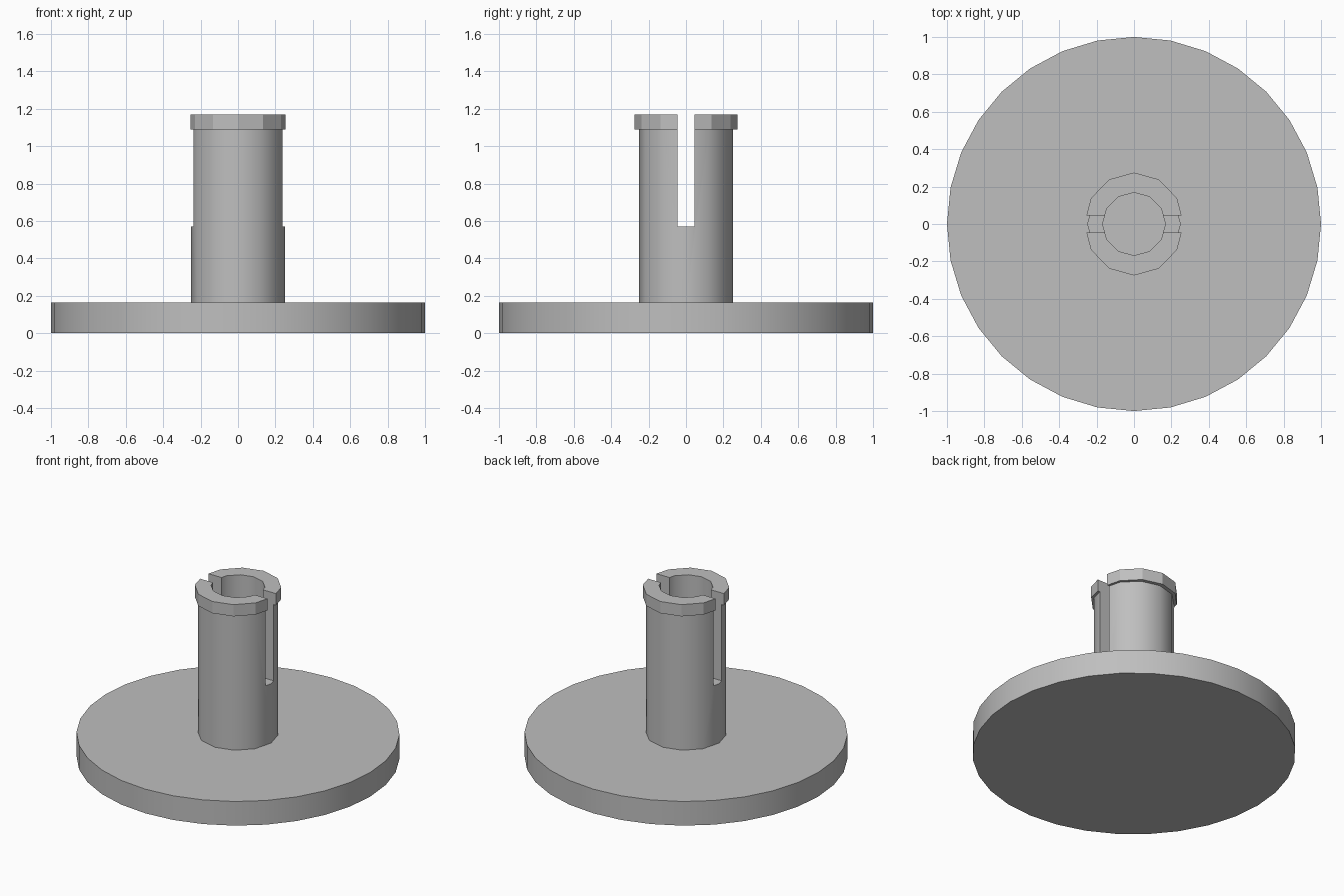
import bpy, bmesh
from math import cos, sin, pi, radians

cube = bpy.data.objects.get("Cube")
if cube:
    bpy.data.objects.remove(cube, do_unlink=True)

grey = bpy.data.materials.new("plain grey")
grey.use_nodes = True
colour = (0.52, 0.52, 0.52, 1)
grey.diffuse_color = colour
grey.node_tree.nodes["Principled BSDF"].inputs["Base Color"].default_value = colour

PLATE_TOP, SLOT_FLOOR, COLLAR_BASE, TOP = 0.165, 0.57, 1.09, 1.17
SLOT_WIDTH = 0.09


def make_object(name, bm):
    bmesh.ops.recalc_face_normals(bm, faces=bm.faces[:])
    mesh = bpy.data.meshes.new(name)
    bm.to_mesh(mesh)
    bm.free()
    obj = bpy.data.objects.new(name, mesh)
    bpy.context.collection.objects.link(obj)
    mesh.materials.append(grey)
    return obj


def activate(obj):
    bpy.ops.object.select_all(action='DESELECT')
    obj.select_set(True)
    bpy.context.view_layer.objects.active = obj


def smooth(obj, angle):
    activate(obj)
    bpy.ops.object.shade_smooth_by_angle(angle=radians(angle))


def lathe_ring(name, profile, sides):
    """Spin a closed profile of (x radius, y radius, z) points."""
    bm = bmesh.new()
    rings = []
    for i in range(sides):
        a = 2 * pi * i / sides
        rings.append([bm.verts.new((rx * cos(a), ry * sin(a), z))
                      for rx, ry, z in profile])
    n = len(profile)
    for i in range(sides):
        here, there = rings[i], rings[(i + 1) % sides]
        for j in range(n):
            k = (j + 1) % n
            bm.faces.new((here[j], there[j], there[k], here[k]))
    return make_object(name, bm)


# Round base plate
bm = bmesh.new()
bmesh.ops.create_cone(bm, cap_ends=True, segments=32, radius1=1, radius2=1,
                      depth=PLATE_TOP)
bmesh.ops.translate(bm, verts=bm.verts[:], vec=(0, 0, PLATE_TOP / 2))
smooth(make_object("base_plate", bm), 30)

# Hollow post with a lipped collar
post = lathe_ring("slotted_post", [
    (0.168, 0.168, PLATE_TOP - 0.01),
    (0.25, 0.25, PLATE_TOP - 0.01),
    (0.25, 0.25, COLLAR_BASE),
    (0.266, 0.275, COLLAR_BASE),
    (0.266, 0.275, TOP),
    (0.168, 0.168, TOP)], 12)

# Slot through both sides of the post
bm = bmesh.new()
bmesh.ops.create_cube(bm, size=1)
bmesh.ops.scale(bm, verts=bm.verts[:], vec=(1, SLOT_WIDTH, 1))
bmesh.ops.translate(bm, verts=bm.verts[:], vec=(0, 0, SLOT_FLOOR + 0.5))
cutter = make_object("slot_cutter", bm)
cutter.hide_render = True
cut = post.modifiers.new("slot", 'BOOLEAN')
cut.operation = 'DIFFERENCE'
cut.solver = 'EXACT'
cut.object = cutter
activate(post)
bpy.ops.object.modifier_apply(modifier=cut.name)
bpy.data.objects.remove(cutter, do_unlink=True)

# Rounded post, faceted collar
smooth(post, 31)
for face in post.data.polygons:
    if face.center.z > COLLAR_BASE - 0.01:
        face.use_smooth = False
